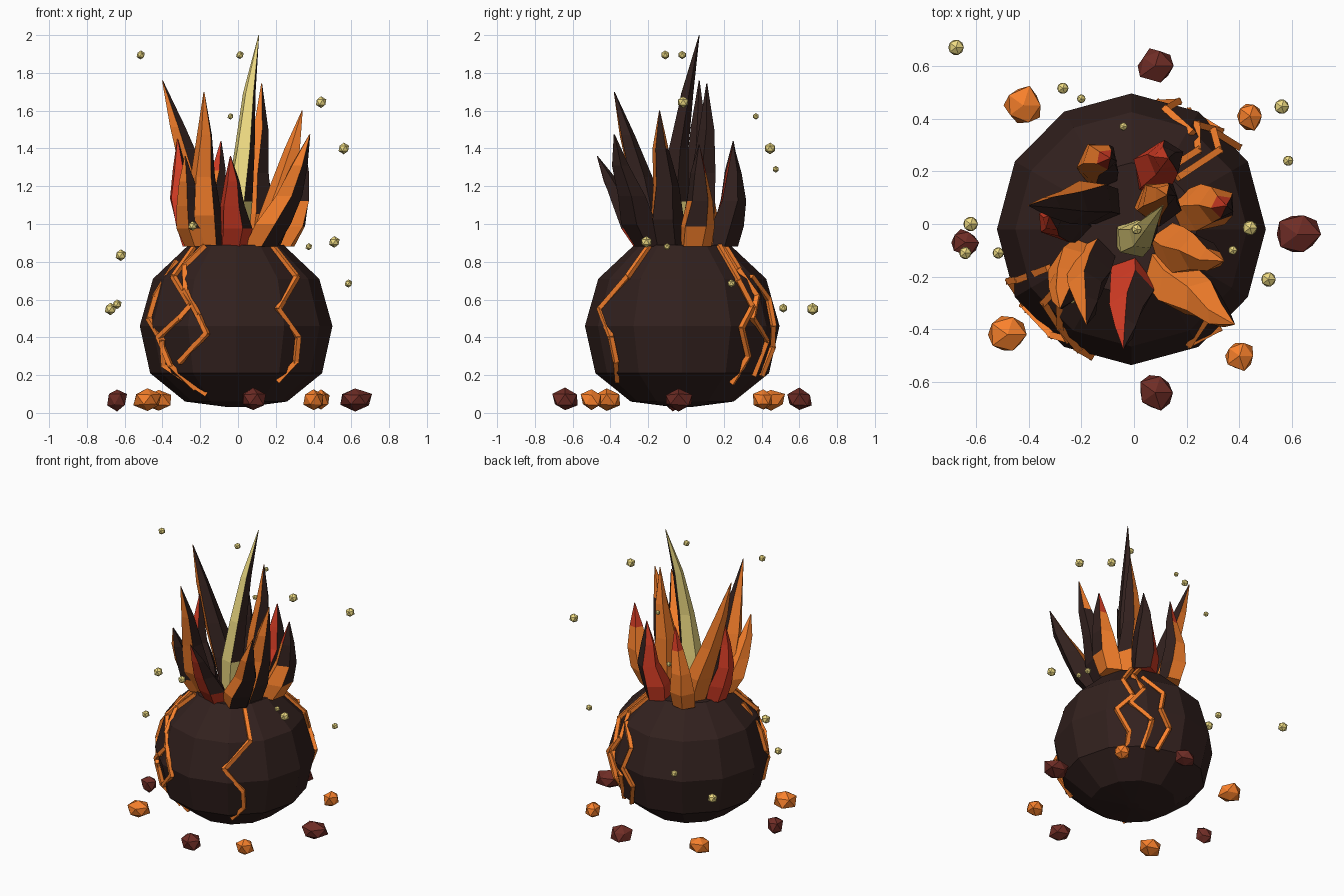
import bpy, bmesh, math, random
from mathutils import Vector, Matrix

random.seed(4)

def mat(name, rgb):
    m = bpy.data.materials.new(name)
    m.diffuse_color = (*rgb, 1)
    return m

DARK = mat("charcoal", (0.032, 0.015, 0.013))
ORANGE = mat("orange", (0.95, 0.22, 0.025))
RED = mat("red", (0.65, 0.045, 0.018))
MAROON = mat("maroon", (0.16, 0.026, 0.019))
YELLOW = mat("pale_yellow", (0.87, 0.72, 0.23))

def finish(bm, name, *mats):
    bmesh.ops.recalc_face_normals(bm, faces=bm.faces)
    me = bpy.data.meshes.new(name)
    bm.to_mesh(me)
    bm.free()
    for m in mats:
        me.materials.append(m)
    ob = bpy.data.objects.new(name, me)
    bpy.context.collection.objects.link(ob)
    return ob

def loft(bm, rings):
    """Skin a list of vertex rings and cap both ends."""
    loops = [[bm.verts.new(p) for p in r] for r in rings]
    n = len(loops[0])
    for a, b in zip(loops, loops[1:]):
        for i in range(n):
            j = (i + 1) % n
            bm.faces.new((a[i], a[j], b[j], b[i]))
    bm.faces.new(loops[0][::-1])
    bm.faces.new(loops[-1])

# Round twelve-sided body
PROFILE = [(0.03, 0.04), (0.06, 0.27), (0.21, 0.455), (0.46, 0.51), (0.71, 0.44), (0.89, 0.25)]
bm = bmesh.new()
rings = []
for z, r in PROFILE:
    rings.append([(r * math.cos(i * math.pi / 6) - 0.01,
                   r * math.sin(i * math.pi / 6) * 1.01 - 0.02, z) for i in range(12)])
loft(bm, rings)
finish(bm, "body", DARK)

def body_radius(z):
    for (z0, r0), (z1, r1) in zip(PROFILE, PROFILE[1:]):
        if z <= z1:
            return r0 + (r1 - r0) * (z - z0) / (z1 - z0)
    return PROFILE[-1][1]

# Jagged flames: base, tip, width, outward bulge, colour
FLAMES = [
    ((-0.01, -0.05, 0.90), (0.11, 0.07, 2.00), 0.07, 0.04, YELLOW),
    ((-0.12, 0.08, 0.88), (-0.40, 0.07, 1.76), 0.085, 0.0, ORANGE),
    ((-0.15, -0.13, 0.88), (-0.18, -0.38, 1.70), 0.085, 0.02, ORANGE),
    ((0.08, 0.08, 0.88), (0.125, 0.11, 1.745), 0.085, 0.0, ORANGE),
    ((0.14, -0.08, 0.88), (0.34, -0.14, 1.60), 0.09, 0.01, ORANGE),
    ((0.12, -0.18, 0.88), (0.38, -0.38, 1.475), 0.095, 0.03, ORANGE),
    ((0.22, 0.05, 0.88), (0.35, 0.07, 1.42), 0.09, 0.03, ORANGE),
    ((-0.23, 0.0, 0.88), (-0.32, 0.03, 1.45), 0.075, 0.03, RED),
    ((-0.20, -0.13, 0.88), (-0.28, -0.32, 1.36), 0.085, 0.02, ORANGE),
    ((-0.02, -0.20, 0.88), (-0.04, -0.47, 1.36), 0.085, 0.0, RED),
    ((-0.13, 0.20, 0.88), (-0.09, 0.25, 1.44), 0.08, 0.03, ORANGE),
    ((0.08, 0.19, 0.88), (0.13, 0.25, 1.42), 0.09, 0.03, RED),
]
for k, (base, tip, w, bulge, col) in enumerate(FLAMES):
    b, t = Vector(base), Vector(tip)
    out = Vector((b.x, b.y, 0)).normalized()
    bm = bmesh.new()
    rings = []
    for s, scale in [(0, 0.95), (0.2, 1.05), (0.45, 0.8), (0.72, 0.5), (1, 0.03)]:
        c = b.lerp(t, s) + out * bulge * math.sin(math.pi * s)
        if 0 < s < 1:
            c += Vector((random.uniform(-1, 1), random.uniform(-1, 1), 0)) * 0.012
        turn = k * 0.7 + s * 0.5
        rings.append([c + Vector((math.cos(turn + i * math.tau / 5),
                                  math.sin(turn + i * math.tau / 5), 0)) * w * scale
                      for i in range(5)])
    loft(bm, rings)
    ob = finish(bm, f"flame_{k + 1}", col, DARK, RED)
    # charred faces on the +x side, red tips on a few flames
    for f in ob.data.polygons:
        if f.normal.x > 0.35 and not (f.center.z < 1.03 and k % 3 == 0):
            f.material_index = 1
        elif k in (6, 10) and f.center.z > 1.28:
            f.material_index = 2

# Glowing cracks over the body: (azimuth in degrees, height)
CRACKS = [
    [(230, 0.88), (222, 0.78), (234, 0.65), (246, 0.52), (252, 0.42), (231, 0.27)],
    [(215, 0.87), (220, 0.72), (240, 0.57), (233, 0.50), (215, 0.40), (222, 0.25), (232, 0.13)],
    [(205, 0.80), (204, 0.62), (203, 0.50), (218, 0.38), (215, 0.25), (240, 0.10)],
    [(318, 0.88), (318, 0.72), (297, 0.55), (311, 0.40), (312, 0.27), (303, 0.17)],
    [(60, 0.89), (50, 0.76), (58, 0.62), (48, 0.50), (64, 0.38), (58, 0.20)],
    [(48, 0.88), (42, 0.70), (50, 0.56), (38, 0.45), (47, 0.30), (42, 0.16)],
    [(58, 0.72), (74, 0.60), (70, 0.46), (78, 0.35), (70, 0.20)],
]
for k, path in enumerate(CRACKS):
    bm = bmesh.new()
    pts = []
    for a, z in path:
        r, a = body_radius(z) + 0.004, math.radians(a)
        pts.append(Vector((r * math.cos(a) - 0.01, r * math.sin(a) - 0.02, z)))
    for p, q in zip(pts, pts[1:]):
        d = q - p
        m = Matrix.Translation((p + q) / 2) @ d.to_track_quat('Z', 'Y').to_matrix().to_4x4()
        m = m @ Matrix.Diagonal((0.025, 0.025, d.length + 0.012, 1))
        bmesh.ops.create_cube(bm, size=1, matrix=m)
    finish(bm, f"crack_{k + 1}", ORANGE)

def ball(name, pos, r, col, squash=1.0, jitter=0.0):
    bm = bmesh.new()
    bmesh.ops.create_icosphere(bm, subdivisions=1, radius=r)
    for v in bm.verts:
        v.co *= 1 + random.uniform(-jitter, jitter)
        v.co.z *= squash
    bmesh.ops.translate(bm, verts=bm.verts, vec=pos)
    finish(bm, name, col)

# Ember rocks on the ground
ROCKS = [(0.08, 0.60, 0.07), (-0.42, 0.45, 0.077), (0.44, 0.41, 0.057), (0.62, -0.04, 0.088),
         (0.40, -0.50, 0.062), (0.08, -0.64, 0.07), (-0.48, -0.42, 0.075), (-0.64, -0.07, 0.053)]
for k, (x, y, r) in enumerate(ROCKS):
    ball(f"ember_rock_{k + 1}", (x, y, 0.07), r, ORANGE if k in (1, 2, 4, 6) else MAROON,
         0.06 / r, 0.14)

# Floating sparks
SPARKS = [(-0.515, -0.11, 1.895, 0.024), (0.01, -0.02, 1.895, 0.022), (-0.04, 0.37, 1.57, 0.017),
          (0.44, -0.015, 1.645, 0.031), (0.56, 0.445, 1.40, 0.031), (-0.20, 0.475, 1.29, 0.018),
          (0.375, -0.10, 0.88, 0.019), (0.51, -0.21, 0.905, 0.031), (-0.675, 0.67, 0.55, 0.033),
          (-0.27, 0.515, 0.555, 0.024), (0.585, 0.24, 0.685, 0.022), (-0.62, 0.00, 0.835, 0.031),
          (-0.64, -0.11, 0.575, 0.026), (-0.24, -0.28, 0.99, 0.026)]
for k, (x, y, z, r) in enumerate(SPARKS):
    ball(f"spark_{k + 1}", (x, y, z), r, YELLOW)
